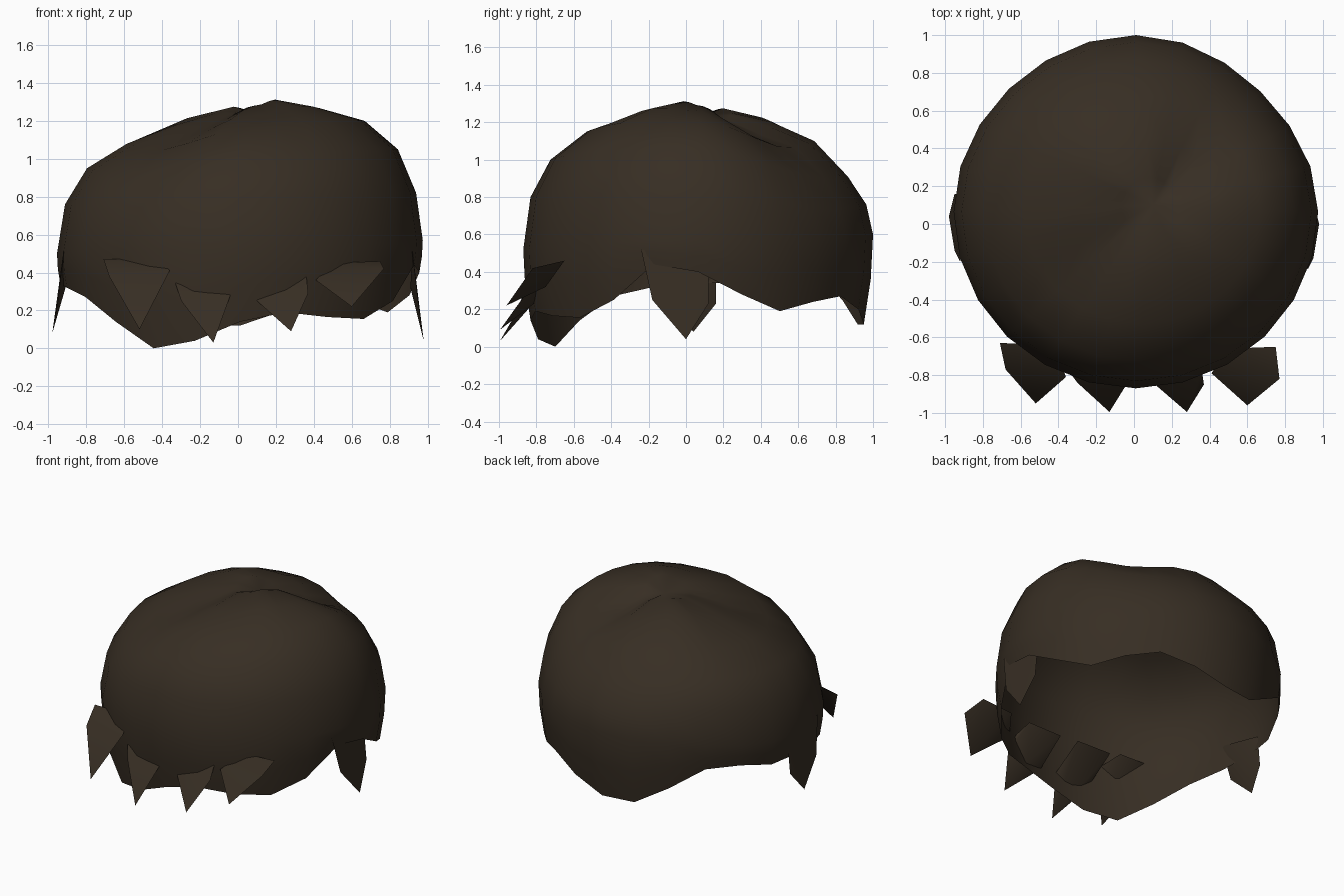
import bpy, bmesh
from math import sin, cos, pi
from mathutils import Vector

if "Cube" in bpy.data.objects:
    bpy.data.objects.remove(bpy.data.objects["Cube"])

# Single dark brown colour
brown = bpy.data.materials.new("dark brown hair")
brown.use_nodes = True
colour = (0.038, 0.027, 0.017, 1)
brown.diffuse_color = colour
brown.node_tree.nodes["Principled BSDF"].inputs["Base Color"].default_value = colour


def finish(bm, name):
    mesh = bpy.data.meshes.new(name)
    bm.to_mesh(mesh)
    bm.free()
    mesh.materials.append(brown)
    obj = bpy.data.objects.new(name, mesh)
    bpy.context.collection.objects.link(obj)
    bpy.ops.object.select_all(action="DESELECT")
    obj.select_set(True)
    bpy.context.view_layer.objects.active = obj
    bpy.ops.object.shade_smooth_by_angle(angle=pi / 3)


# Hair cap: crown rings at these fractions from the parting to the widest outline
SPREAD = [0.16, 0.4, 0.65, 0.85, 0.96, 1.0]
LEFT = [1.285, 1.26, 1.20, 1.05, 0.82, 0.57]
RIGHT = [1.25, 1.18, 1.08, 0.95, 0.76, 0.50]
FRONT = [1.28, 1.23, 1.15, 1.0, 0.80, 0.52]
BACK = [1.25, 1.20, 1.10, 0.91, 0.76, 0.60]
# Lobes and valleys of the swirl on the diagonals: back left, back right, front right, front left
SWIRL = [[-0.06, -0.11, -0.08, -0.06, -0.05, -0.02],
         [0.025, 0.04, 0.03, 0.04, 0.05, 0.02],
         [-0.03, -0.07, -0.07, -0.07, -0.05, 0],
         [0.03, 0.03, 0.02, 0.02, 0.01, 0]]
# Ragged hem height, counter-clockwise from the left side
HEM = [0.40, 0.28, 0.19, 0.24, 0.27, 0.2, 0.12, 0.12,
       0.25, 0.39, 0.39, 0.34, 0.34, 0.32, 0.27, 0.14,
       0.0, 0.04, 0.14, 0.19, 0.165, 0.155, 0.25, 0.44]
PARTING = Vector((0.1, 0.1, 1.24))
CENTRE = Vector((0.01, 0.065, 0))


def column(i):
    """Points running from the crown down to the hem along one direction."""
    a = 2 * pi * i / len(HEM)
    c, s = cos(a), sin(a)
    diagonal = sin(2 * a) ** 2
    reach = Vector((0.965 * c, 0.935 * s, 0))
    if s > 0:
        reach *= 1 - (0.035 if c > 0 else 0.015) * diagonal
    side = LEFT if c > 0 else RIGHT
    end = BACK if s > 0 else FRONT
    swirl = SWIRL[4 * i // len(HEM)]
    points = []
    for f, zs, ze, lift in zip(SPREAD, side, end, swirl):
        p = PARTING.lerp(CENTRE + reach, f)
        p.z = zs * c * c + ze * s * s + lift * diagonal
        points.append(p)
    top = points[-1].z
    for t in (0.5, 1):
        z = top + (HEM[i] - top) * t
        p = CENTRE + reach * (1 - 0.11 * (top - z) * t)
        p.z = z
        points.append(p)
    return points


bm = bmesh.new()
pole = bm.verts.new(PARTING)
cols = [[bm.verts.new(p) for p in column(i)] for i in range(len(HEM))]
for i, a in enumerate(cols):
    b = cols[(i + 1) % len(cols)]
    bm.faces.new((pole, a[0], b[0]))
    for j in range(len(a) - 1):
        bm.faces.new((a[j], a[j + 1], b[j + 1], b[j]))
finish(bm, "hair_cap")


# Pointed tufts, each the hull of its root points and its tip
def tuft(name, points):
    bm = bmesh.new()
    for p in points:
        bm.verts.new(p)
    bmesh.ops.convex_hull(bm, input=bm.verts)
    bmesh.ops.recalc_face_normals(bm, faces=bm.faces)
    finish(bm, name)


tuft("fringe_tuft_outer_right", [(-0.71, -0.63, 0.47), (-0.42, -0.64, 0.47), (-0.68, -0.77, 0.38),
                                 (-0.36, -0.81, 0.41), (-0.5, -0.75, 0.31), (-0.52, -0.95, 0.1)])
tuft("fringe_tuft_inner_right", [(-0.34, -0.65, 0.45), (-0.07, -0.66, 0.45), (-0.33, -0.8, 0.34),
                                 (-0.3, -0.84, 0.25), (-0.04, -0.85, 0.28), (-0.17, -0.8, 0.25),
                                 (-0.13, -0.995, 0.03)])
tuft("fringe_tuft_inner_left", [(0.06, -0.68, 0.45), (0.33, -0.68, 0.45), (0.1, -0.84, 0.25),
                                (0.36, -0.78, 0.39), (0.37, -0.85, 0.29), (0.24, -0.8, 0.24),
                                (0.28, -0.995, 0.09)])
tuft("fringe_tuft_outer_left", [(0.41, -0.79, 0.36), (0.5, -0.66, 0.45), (0.75, -0.65, 0.46),
                                (0.77, -0.82, 0.42), (0.58, -0.75, 0.32), (0.6, -0.96, 0.22)])

# Side tufts in front of the ears
for name, m, lift in (("side_tuft_left", 1, 0), ("side_tuft_right", -1, 0.04)):
    tuft(name, [(0.92 * m, -0.24 + lift, 0.52), (0.93 * m, 0.12 + lift, 0.44),
                (0.95 * m, -0.18 + lift, 0.25), (0.95 * m, 0.12 + lift, 0.23),
                (0.91 * m, -0.03 + lift, 0.32), (0.98 * m, lift, 0.04 + lift)])
